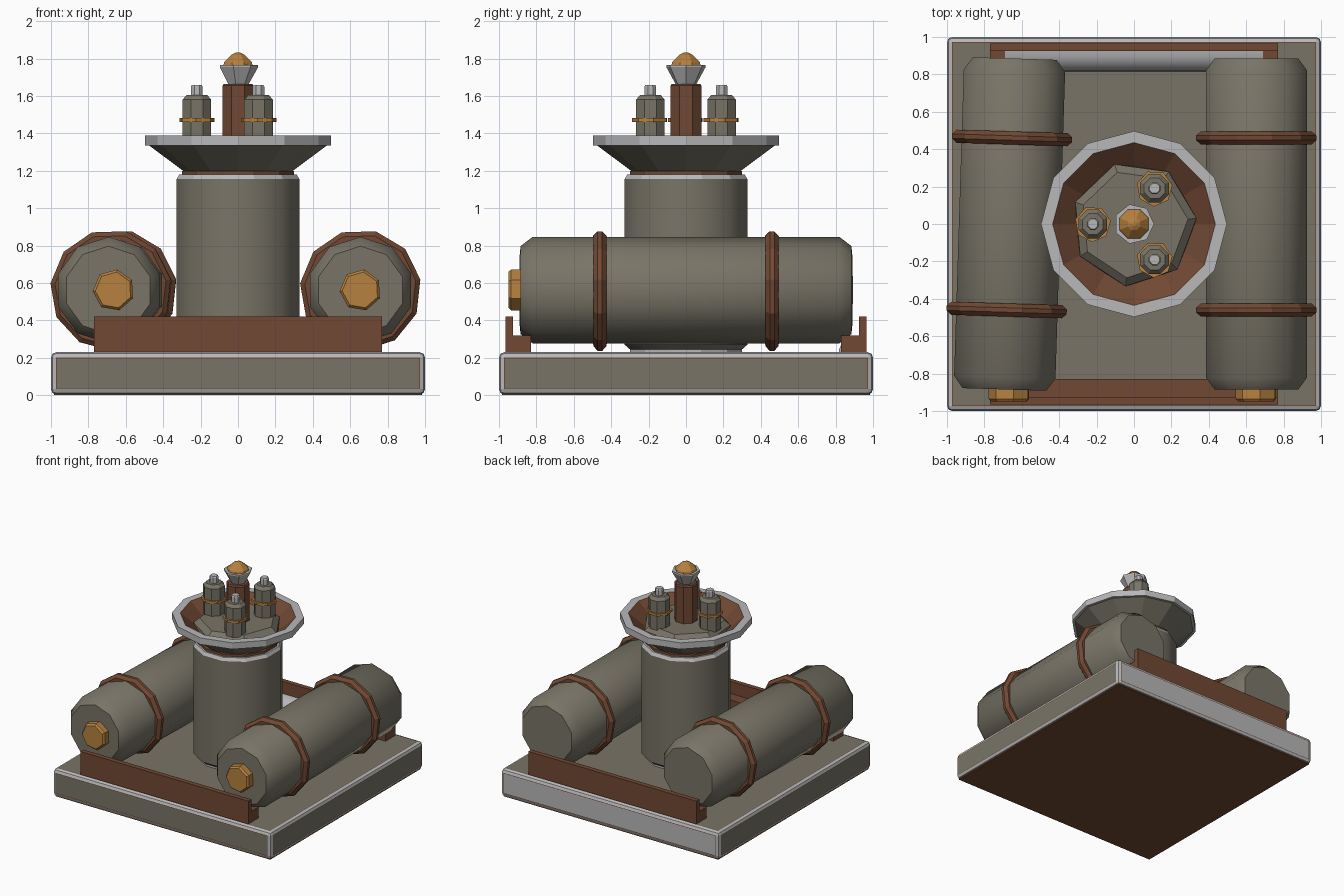
import bpy, bmesh, math
from mathutils import Matrix, Vector

if "Cube" in bpy.data.objects:
    bpy.data.objects.remove(bpy.data.objects["Cube"])


def material(name, rgb):
    m = bpy.data.materials.new(name)
    m.diffuse_color = (*rgb, 1)
    m.use_nodes = True
    m.node_tree.nodes["Principled BSDF"].inputs["Base Color"].default_value = m.diffuse_color
    return m


OLIVE = material("olive grey paint", (0.19, 0.175, 0.135))
BROWN = material("rust brown", (0.165, 0.066, 0.034))
STEEL = material("light steel", (0.48, 0.48, 0.49))
GOLD = material("brass", (0.47, 0.22, 0.05))


def finish(name, bm, mats, matrix=Matrix(), smooth=None):
    bmesh.ops.recalc_face_normals(bm, faces=bm.faces[:])
    bm.transform(matrix)
    me = bpy.data.meshes.new(name)
    bm.to_mesh(me)
    bm.free()
    for m in mats:
        me.materials.append(m)
    ob = bpy.data.objects.new(name, me)
    bpy.context.collection.objects.link(ob)
    if smooth:
        bpy.ops.object.select_all(action='DESELECT')
        ob.select_set(True)
        bpy.context.view_layer.objects.active = ob
        bpy.ops.object.shade_smooth_by_angle(angle=math.radians(smooth))
    return ob


def lathe(name, profile, sides, mats, phase=0, matrix=Matrix(), smooth=None,
          bands=None, closed=False):
    """Turn an (r, z) profile about z; bands gives a material slot per segment."""
    bm = bmesh.new()
    rings = []
    for r, z in profile:
        rings.append([bm.verts.new((r * math.cos(a), r * math.sin(a), z))
                      for a in (math.radians(phase) + math.tau * i / sides
                                for i in range(sides))])
    count = len(rings) if closed else len(rings) - 1
    for k in range(count):
        lo, hi = rings[k], rings[(k + 1) % len(rings)]
        for i in range(sides):
            j = (i + 1) % sides
            f = bm.faces.new((lo[i], lo[j], hi[j], hi[i]))
            f.material_index = bands[k] if bands else 0
    if not closed:
        bm.faces.new(rings[0]).material_index = bands[0] if bands else 0
        bm.faces.new(rings[-1]).material_index = bands[-1] if bands else 0
    return finish(name, bm, mats, matrix, smooth)


def box(name, lo, hi, mat, bevel=0.0):
    bm = bmesh.new()
    bmesh.ops.create_cube(bm, size=1)
    lo, hi = Vector(lo), Vector(hi)
    bmesh.ops.scale(bm, vec=hi - lo, verts=bm.verts)
    bmesh.ops.translate(bm, vec=(lo + hi) / 2, verts=bm.verts)
    if bevel:
        bmesh.ops.bevel(bm, geom=bm.edges[:], offset=bevel, segments=1,
                        affect='EDGES')
    return finish(name, bm, [mat])


def extrude_x(name, outline, x0, x1, mats, smooth=None):
    """Prism along x from a (y, z) outline."""
    bm = bmesh.new()
    a = [bm.verts.new((x0, y, z)) for y, z in outline]
    b = [bm.verts.new((x1, y, z)) for y, z in outline]
    bm.faces.new(a)
    bm.faces.new(b)
    for i in range(len(a)):
        j = (i + 1) % len(a)
        bm.faces.new((a[i], a[j], b[j], b[i]))
    return finish(name, bm, mats, smooth=smooth)


# Base plate: steel edging, thin brown seam, inset panels
bm = bmesh.new()
bmesh.ops.create_cube(bm, size=1)
bmesh.ops.scale(bm, vec=(2, 2, 0.226), verts=bm.verts)
bmesh.ops.translate(bm, vec=(0, 0, 0.117), verts=bm.verts)
for f in bm.faces:
    f.material_index = 0
bmesh.ops.bevel(bm, geom=bm.edges[:], offset=0.028, segments=2, profile=0.5,
                affect='EDGES')
bm.normal_update()
panels = sorted(bm.faces, key=lambda f: -f.calc_area())[:6]
for f in bm.faces:
    f.material_index = 1
for f in panels:
    if f.normal.z < -0.9:
        f.material_index = 2
        continue
    seam = bmesh.ops.inset_individual(bm, faces=[f], thickness=0.007)
    for s in seam['faces']:
        s.material_index = 2
    f.material_index = 1 if f.normal.y > 0.9 else 0
finish("base_plate", bm, [OLIVE, STEEL, BROWN])
box("base_underside", (-0.985, -0.985, 0), (0.985, 0.985, 0.012), BROWN)

# Stepped rails at the front and back of the base
for side, label in ((-1, "front"), (1, "back")):
    steps = [(0.965, 0.22), (0.965, 0.42), (0.925, 0.42), (0.925, 0.32),
             (0.83, 0.32), (0.83, 0.22)]
    if side < 0:
        extrude_x("front_rail", [(-y, z) for y, z in steps], -0.77, 0.77, [BROWN])
    else:
        box("back_rail", (-0.77, 0.925, 0.22), (0.77, 0.965, 0.42), BROWN)
        for s in (-1, 1):
            xs = sorted((s * 0.69, s * 0.77))
            box("back_rail_end", (xs[0], 0.83, 0.22), (xs[1], 0.93, 0.32), BROWN)
        arc = [(0.925 - 0.11 * math.cos(t), 0.22 + 0.1 * math.sin(t))
               for t in (math.pi / 2 * i / 6 for i in range(7))]
        extrude_x("back_roll", arc + [(0.925, 0.22)], -0.69, 0.69, [STEEL], 30)

# Horizontal tanks with bands and brass front plugs
TANK = [(0.235, -0.885), (0.285, -0.82), (0.285, 0.82), (0.235, 0.885)]
BAND = [(0.27, -0.035), (0.3, -0.035), (0.325, -0.012), (0.325, 0.012),
        (0.3, 0.035), (0.27, 0.035)]
PLUG = [(0.112, -0.02), (0.112, 0.055), (0.098, 0.07)]
for label, x, yaw in (("left", -0.665, -1.8), ("right", 0.655, 0)):
    place = (Matrix.Translation((x, 0, 0.562))
             @ Matrix.Rotation(math.radians(yaw), 4, 'Z')
             @ Matrix.Rotation(math.radians(90), 4, 'X'))
    lathe(label + "_tank", TANK, 10, [OLIVE], 18, place, 38)
    for y in (-0.46, 0.46):
        lathe(label + "_tank_band", BAND, 11, [BROWN], 10,
              place @ Matrix.Translation((0, 0, -y)), closed=True)
    plug_place = (Matrix.Translation((x, -0.88, 0.562))
                  @ Matrix.Rotation(math.radians(90), 4, 'X'))
    lathe(label + "_tank_plug", PLUG, 7, [GOLD], 80, plug_place)

# Central column with foot ring and collar
lathe("column_foot", [(0.31, 0.22), (0.31, 0.25), (0.33, 0.265)], 12, [STEEL], 15)
lathe("column", [(0.31, 0.245), (0.34, 0.27), (0.34, 1.155)], 12, [OLIVE], 15,
      smooth=35)
lathe("column_collar", [(0.34, 1.155), (0.325, 1.18), (0.31, 1.18), (0.31, 1.2)],
      12, [STEEL, BROWN], 15, bands=[0, 0, 1])

# Dish: olive underside, steel rim, brown inner bowl
lathe("dish", [(0.28, 1.19), (0.475, 1.335), (0.497, 1.335), (0.497, 1.388),
               (0.435, 1.388), (0.28, 1.26)],
      12, [OLIVE, STEEL, BROWN], 0, bands=[0, 1, 1, 1, 2])

# Raised platform inside the dish
lathe("platform", [(0.34, 1.25), (0.335, 1.315), (0.29, 1.355)], 7, [OLIVE], 108)

# Small canisters around the mast
for i in range(3):
    a = math.radians(180 + 120 * i)
    place = Matrix.Translation((0.22 * math.cos(a), 0.22 * math.sin(a), 0))
    lathe("canister", [(0.083, 1.34), (0.083, 1.58), (0.06, 1.605)], 8, [OLIVE],
          22.5, place)
    lathe("canister_band", [(0.07, 1.462), (0.097, 1.462), (0.097, 1.482),
                            (0.07, 1.482)], 7, [GOLD], 10, place, closed=True)
    lathe("canister_nozzle", [(0.034, 1.6), (0.034, 1.65), (0.028, 1.66)], 8,
          [STEEL], 22.5, place)

# Mast with flared cup and brass lamp
lathe("mast", [(0.09, 1.34), (0.09, 1.655), (0.082, 1.665)], 8, [BROWN], 22.5)
lathe("lamp_cup", [(0.055, 1.66), (0.108, 1.755), (0.108, 1.766)], 7, [STEEL], 0)
lathe("lamp", [(0.085, 1.764), (0.08, 1.78), (0.035, 1.822), (0.012, 1.832)], 8,
      [GOLD], 22.5)
